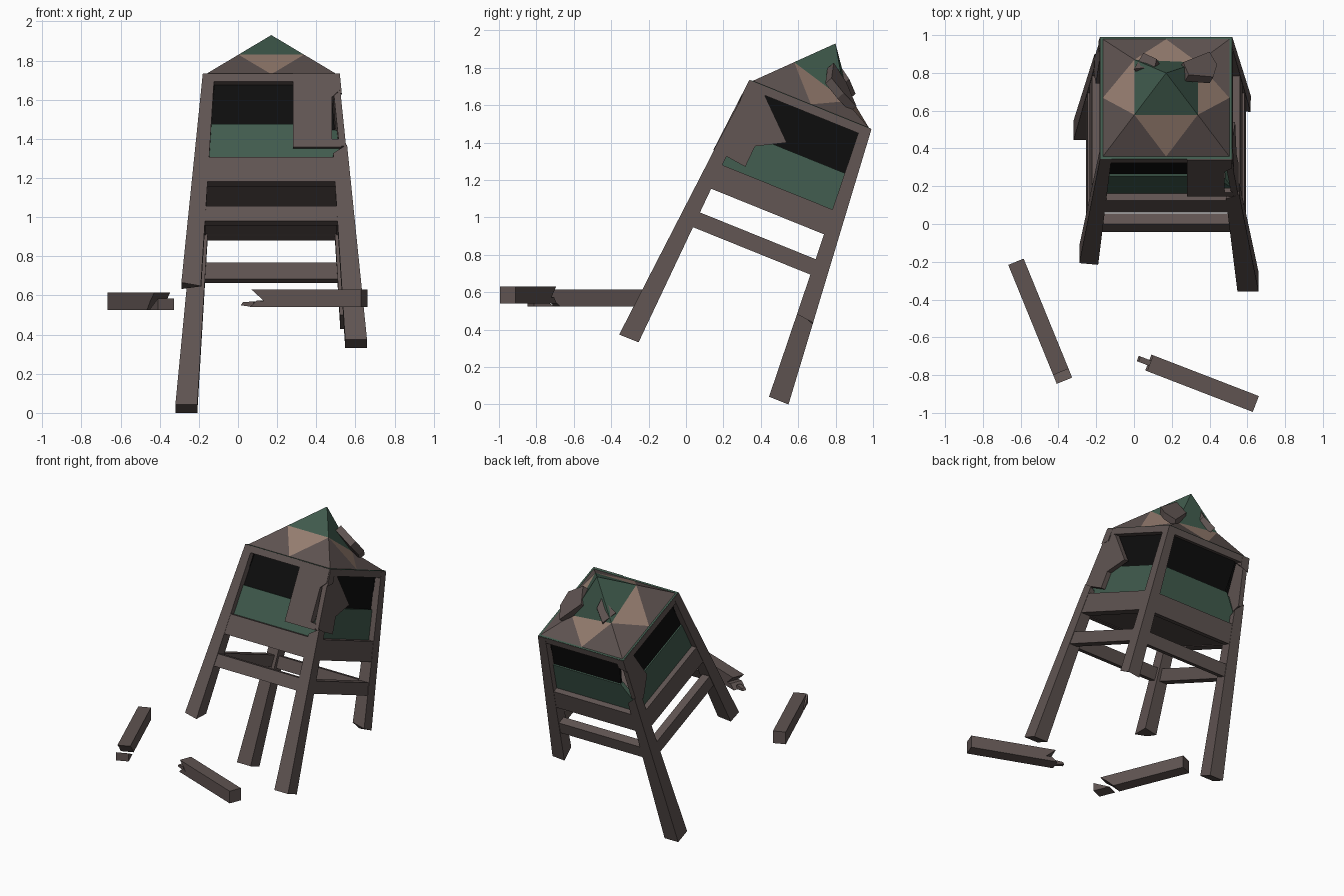
import bpy, bmesh, math
from mathutils import Matrix, Vector

if "Cube" in bpy.data.objects:
    bpy.data.objects.remove(bpy.data.objects["Cube"])

# whole tower leans backwards by 22 degrees
TILT = Matrix.Rotation(math.radians(-22), 4, 'X') @ Matrix.Translation((0.17, 0.018, 0))


def material(name, rgb):
    m = bpy.data.materials.new(name)
    m.diffuse_color = (*rgb, 1)
    m.use_nodes = True
    m.node_tree.nodes["Principled BSDF"].inputs["Base Color"].default_value = m.diffuse_color
    return m


BROWN = material("brown wood", (0.115, 0.088, 0.083))
GREEN = material("green panel", (0.052, 0.105, 0.075))
TAN = material("tan patch", (0.31, 0.21, 0.165))
BLACK = material("dark window", (0.004, 0.004, 0.004))


def half(w):      # half width of the tapering tower at height w
    return 0.49 - 0.0915 * (w - 0.205)


def thick(w):     # leg thickness at height w
    return 0.112 - 0.034 * (w - 0.205)


def finish(name, bm, mats, matrix):
    bm.transform(matrix)
    bmesh.ops.recalc_face_normals(bm, faces=bm.faces)
    me = bpy.data.meshes.new(name)
    bm.to_mesh(me)
    bm.free()
    for m in mats:
        me.materials.append(m)
    ob = bpy.data.objects.new(name, me)
    bpy.context.collection.objects.link(ob)
    return ob


def prism(name, ring_a, ring_b, mat=BROWN, matrix=TILT):
    bm = bmesh.new()
    a = [bm.verts.new(p) for p in ring_a]
    b = [bm.verts.new(p) for p in ring_b]
    n = len(a)
    bm.faces.new(a)
    bm.faces.new(b[::-1])
    for i in range(n):
        j = (i + 1) % n
        bm.faces.new((a[i], b[i], b[j], a[j]))
    return finish(name, bm, [mat], matrix)


def post(name, sx, sy, bottoms, tops):
    def ring(ws):
        pts = []
        for (ox, oy), w in zip(((0, 0), (1, 0), (1, 1), (0, 1)), ws):
            h, t = half(w), thick(w)
            pts.append((sx * (h - ox * t), sy * (h - oy * t), w))
        return pts
    return prism(name, ring(bottoms), ring(tops))


def panel(name, k, pts, inset, depth, mat=BROWN):
    """Slab lying in tower side k (0 front, 1 right, 2 back, 3 left)."""
    rot = Matrix.Rotation(k * math.pi / 2, 4, 'Z')
    outer = [(a, -(half(w) - inset), w) for a, w in pts]
    inner = [(a, -(half(w) - inset - depth), w) for a, w in pts]
    return prism(name, outer, inner, mat, TILT @ rot)


# legs, two of them snapped short, two corners broken at the cabin
T = [1.735] * 4
post("back_left_leg", -1, 1, [0.205] * 4, [1.42, 1.36, 1.28, 1.38])
post("front_right_leg", 1, -1, [0.213] * 4, [1.33, 1.28, 1.27, 1.31])
post("front_left_leg", -1, -1, [0.54, 0.52, 0.56, 0.545], T)
post("back_right_leg", 1, 1, [0.66, 0.65, 0.69, 0.67], T)
post("back_left_post_top", -1, 1, [1.64, 1.66, 1.69, 1.66], T)
post("front_right_post_top", 1, -1, [1.62, 1.65, 1.68, 1.64], T)


def strip(w0, w1, m):
    a, b = half(w0) - m, half(w1) - m
    return [(-a, w0), (a, w0), (b, w1), (-b, w1)]


# rails, beams, wall panels and windows on each side
for k, side in enumerate(("front", "right", "back", "left")):
    panel(side + "_rail", k, strip(0.893, 0.98, 0.03), 0.004, 0.06)
    panel(side + "_girder", k, strip(1.12, 1.26, 0.03), 0.002, 0.07)
    panel(side + "_top_beam", k, strip(1.69, 1.735, 0.02), 0.001, 0.065)
    s = 1 if k % 2 == 0 else -1      # end next to a broken corner
    panel(side + "_wall", k,
          [(-s * 0.36, 1.24), (s * 0.36, 1.24), (s * 0.345, 1.33),
           (s * 0.25, 1.465), (-s * 0.33, 1.465)], 0.04, 0.03, GREEN)
    panel(side + "_window", k,
          [(-s * 0.33, 1.45), (s * 0.24, 1.45), (s * 0.28, 1.72), (-s * 0.31, 1.72)],
          0.05, 0.015, BLACK)

# cabin floor and roof rim
SQ = ((-1, -1), (1, -1), (1, 1), (-1, 1))
prism("floor", [(x * 0.38, y * 0.38, 1.125) for x, y in SQ],
      [(x * 0.375, y * 0.375, 1.18) for x, y in SQ])
prism("roof_rim", [(x * 0.348, y * 0.348, 1.725) for x, y in SQ],
      [(x * 0.348, y * 0.348, 1.738) for x, y in SQ], GREEN)

# pyramid roof: each side split into four camouflage triangles, back hips dented
bm = bmesh.new()
R, W0, W1 = 0.335, 1.738, 2.089
apex = bm.verts.new((0, 0, W1))
corner = [bm.verts.new((x * R, y * R, W0)) for x, y in SQ]
hip = [bm.verts.new((x * R / 2, y * R / 2, (W0 + W1) / 2 - d))
       for (x, y), d in zip(SQ, (0, 0, 0.09, 0.05))]
mid = [bm.verts.new((corner[i].co + corner[(i + 1) % 4].co) / 2) for i in range(4)]
for i in range(4):
    j = (i + 1) % 4
    for tri, slot in (((apex, hip[i], hip[j]), 1), ((hip[i], mid[i], hip[j]), 2),
                      ((corner[i], mid[i], hip[i]), 0), ((mid[i], corner[j], hip[j]), 0)):
        bm.faces.new(tri).material_index = slot
bm.faces.new([corner[0], mid[0], corner[1], mid[1], corner[2], mid[2], corner[3], mid[3]])
finish("roof", bm, [BROWN, GREEN, TAN], TILT)


def shard(name, pts, offset):
    prism(name, pts, [Vector(p) + Vector(offset) for p in pts])


# bent roof pieces
shard("roof_shard_right", [(0.12, 0.03, 1.99), (0.25, 0.05, 1.91), (0.27, 0.14, 1.86),
                           (0.23, 0.23, 1.82), (0.09, 0.13, 1.92)], (-0.02, -0.02, -0.04))
shard("roof_shard_left", [(-0.17, 0.10, 1.90), (-0.06, 0.08, 1.98), (-0.05, 0.14, 1.94),
                          (-0.12, 0.20, 1.88)], (0.02, -0.02, -0.04))

# broken plates hanging around the front right and back left corners
panel("front_corner_plate", 0, [(0.11, 1.36), (0.31, 1.36), (0.31, 1.6), (0.35, 1.64),
                                (0.345, 1.735), (0.11, 1.735)], -0.004, 0.05)
panel("front_corner_lip", 0, [(0.11, 1.315), (0.36, 1.315), (0.35, 1.36), (0.11, 1.36)],
      -0.004, 0.025)
panel("right_corner_plate", 1, [(-0.345, 1.735), (-0.285, 1.726), (-0.043, 1.5),
                                (-0.193, 1.418), (-0.2, 1.297), (-0.39, 1.32)], 0.006, 0.035)
panel("left_corner_plate", 3, [(-0.34, 1.735), (-0.25, 1.735), (-0.19, 1.47),
                               (-0.3, 1.35), (-0.37, 1.4)], 0.002, 0.035)


def plank(name, start, angle, z, profile, width):
    m = Matrix.Translation((*start, z)) @ Matrix.Rotation(math.radians(angle), 4, 'Z')
    prism(name, [(x, -width / 2, h) for x, h in profile],
          [(x, width / 2, h) for x, h in profile], BROWN, m)


# fallen leg pieces, each with a splintered end
A = ((-0.625, -0.2), -67.8, 0.525)
plank("fallen_leg_left", *A, [(0, 0), (0.53, 0), (0.58, 0.05), (0.63, 0.09), (0, 0.09)], 0.088)
plank("fallen_leg_left_splinter", *A, [(0.56, 0), (0.68, 0), (0.68, 0.06), (0.62, 0.03)], 0.088)
B = ((0.645, -0.953), 158.9, 0.54)
plank("fallen_leg_right", *B, [(0, 0), (0.61, 0), (0.57, 0.035), (0.53, 0.03),
                               (0.60, 0.09), (0, 0.09)], 0.09)
plank("fallen_leg_right_splinter", *B, [(0.60, 0), (0.67, 0.01), (0.66, 0.025), (0.60, 0.03)], 0.03)
